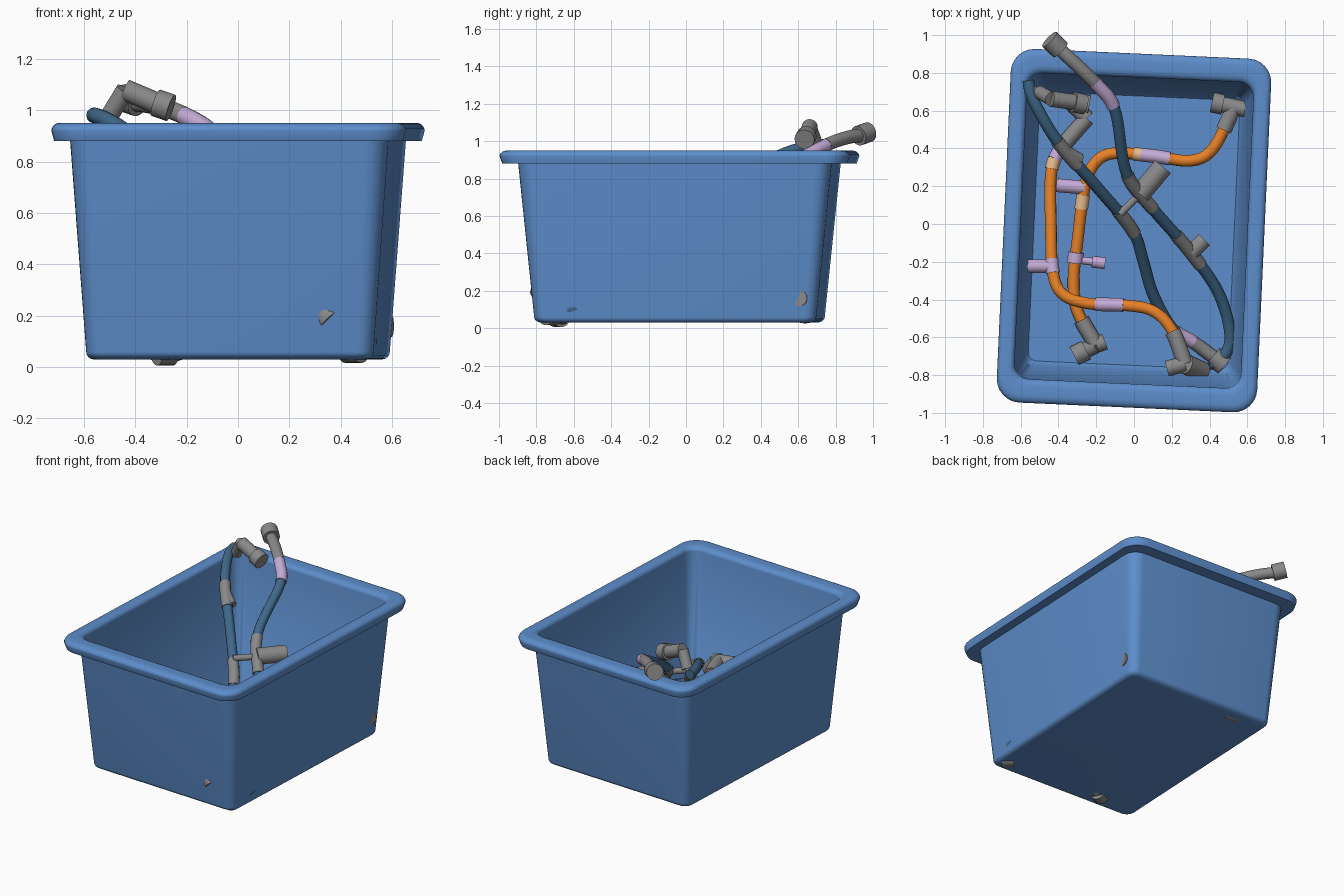
import bpy, bmesh, math
from mathutils import Vector, Matrix
from mathutils.geometry import interpolate_bezier

if "Cube" in bpy.data.objects:
    bpy.data.objects.remove(bpy.data.objects["Cube"], do_unlink=True)


def material(name, red, green, blue):
    mat = bpy.data.materials.new(name)
    mat.use_nodes = True
    mat.diffuse_color = (red, green, blue, 1)
    mat.node_tree.nodes["Principled BSDF"].inputs["Base Color"].default_value = mat.diffuse_color
    return mat


BLUE = material("bin blue", .11, .27, .6)
TEAL = material("hose steel blue", .05, .14, .25)
ORANGE = material("hose orange", .8, .22, .02)
GREY = material("fitting grey", .25, .25, .25)
LILAC = material("sleeve lilac", .56, .41, .68)
PEACH = material("sleeve peach", .8, .5, .27)

# Tube radii shared by all the hoses
THIN, HOSE, SLEEVE, PIPE, COLLAR = .02, .031, .036, .042, .054


def finish(ob, mat):
    ob.data.materials.clear()
    ob.data.materials.append(mat)
    bpy.ops.object.select_all(action="DESELECT")
    ob.select_set(True)
    bpy.context.view_layer.objects.active = ob
    if ob.type == "CURVE":
        bpy.ops.object.convert(target="MESH")
    bpy.ops.object.shade_smooth_by_angle(angle=math.radians(40))


def add_bmesh(name, bm, mat):
    mesh = bpy.data.meshes.new(name)
    bmesh.ops.recalc_face_normals(bm, faces=bm.faces)
    bm.to_mesh(mesh)
    bm.free()
    ob = bpy.data.objects.new(name, mesh)
    bpy.context.collection.objects.link(ob)
    finish(ob, mat)
    return ob


def arc(centre_x, centre_y, radius, start, end, steps=6):
    angles = [math.radians(start + (end - start) * k / steps) for k in range(steps + 1)]
    return [(centre_x + radius * math.cos(a), centre_y + radius * math.sin(a)) for a in angles]


def bin_ring(bm, spread, height):
    """Rounded rectangle that grows with its spread from the base outline."""
    radius = .06 + spread / 2
    x = .56 + spread - radius
    y = .755 + spread * 1.4 - radius
    outline = []
    for quarter, (side, end) in enumerate(((1, 1), (-1, 1), (-1, -1), (1, -1))):
        outline += arc(side * x, end * y, radius, quarter * 90, quarter * 90 + 90)
    return [bm.verts.new((*point, height)) for point in outline]


def make_bin():
    profile = arc(-.03, .06, .03, -90, 0)          # rounded foot
    profile += [(.06, .88), (.12, .88)]            # tapered wall and rim underside
    profile += arc(.1, .92, .03, 0, 90)            # outer rim edge
    profile += arc(.07, .92, .03, 90, 180)         # inner rim edge
    profile += [(-.01, .09), (-.03, .06)]          # inner wall and floor
    bm = bmesh.new()
    rings = [bin_ring(bm, *point) for point in profile]
    for low, high in zip(rings, rings[1:]):
        for i in range(len(low)):
            bm.faces.new((low[i - 1], low[i], high[i], high[i - 1]))
    bm.faces.new(rings[0])
    bm.faces.new(rings[-1])
    ob = add_bmesh("bin", bm, BLUE)
    ob.rotation_euler.z = math.radians(-2.6)
    ob.location.y = -.035


def make_path(plan, start_height, end_height):
    """Smooth curve through plan points; returns a function of the fraction along it."""
    knots = [Vector((x, y, 0)) for x, y in plan]
    last = len(knots) - 1
    slopes = [(knots[min(i + 1, last)] - knots[max(i - 1, 0)]) / 6 for i in range(last + 1)]
    line = [knots[0]]
    for i in range(last):
        line += interpolate_bezier(knots[i], knots[i] + slopes[i],
                                   knots[i + 1] - slopes[i + 1], knots[i + 1], 12)[1:]
    total = sum((b - a).length for a, b in zip(line, line[1:]))

    def point_at(fraction):
        left = fraction * total
        spot = line[-1].copy()
        for a, b in zip(line, line[1:]):
            step = (b - a).length
            if left <= step:
                spot = a.lerp(b, left / step)
                break
            left -= step
        ease = fraction * fraction * (3 - 2 * fraction)
        spot.z = start_height + (end_height - start_height) * ease
        return spot
    return point_at


def section(name, path, start, end, mat, radius=SLEEVE):
    """Tube that follows part of a path."""
    count = max(4, round((end - start) * 70))
    curve = bpy.data.curves.new(name, "CURVE")
    curve.dimensions = "3D"
    curve.bevel_depth = radius
    curve.bevel_resolution = 4
    curve.use_fill_caps = True
    spline = curve.splines.new("POLY")
    spline.points.add(count)
    for k, point in enumerate(spline.points):
        point.co = (*path(start + (end - start) * k / count), 1)
    ob = bpy.data.objects.new(name, curve)
    bpy.context.collection.objects.link(ob)
    finish(ob, mat)


def branch(name, start, heading, length, mat=GREY, radius=PIPE, rise=0):
    """Straight rod leaving a point at a compass heading; returns its far end."""
    angle = math.radians(heading)
    reach = Vector((length * math.cos(angle), length * math.sin(angle), rise))
    turn = reach.to_track_quat("Z", "Y").to_matrix().to_4x4()
    bm = bmesh.new()
    bmesh.ops.create_cone(bm, cap_ends=True, segments=20, radius1=radius, radius2=radius,
                          depth=reach.length,
                          matrix=Matrix.Translation(start + reach / 2) @ turn)
    add_bmesh(name, bm, mat)
    return start + reach


make_bin()

# Blue hose that leans out over the back rim
path = make_path([(-.42, .95), (-.2, .74), (-.1, .6), (-.04, .27), (.1, .08), (.3, -.15),
                  (.45, -.37), (.51, -.6), (.46, -.72), (.4, -.74)], 1.03, .08)
section("long_hose", path, 0, 1, TEAL, HOSE)
section("long_hose_end", path, 0, .14, GREY)
section("long_hose_sleeve", path, .14, .22, LILAC)
section("long_hose_upper_joint", path, .4, .51, GREY)
section("long_hose_lower_joint", path, .6, .7, GREY)
branch("long_hose_collar", path(.02), 136, .08, radius=COLLAR, rise=.02)
branch("long_hose_branch", path(.46), 50, .19, radius=COLLAR)
branch("long_hose_branch_stub", path(.46), 225, .15, radius=THIN)
branch("long_hose_lower_stub", path(.66), 45, .1)

# Blue hose that climbs into the back corner
path = make_path([(-.56, .76), (-.53, .65), (-.4, .43), (-.2, .2), (-.01, -.03), (.05, -.2),
                  (.1, -.37), (.2, -.55), (.32, -.63), (.48, -.75)], .98, .07)
section("corner_hose", path, 0, 1, TEAL, HOSE)
section("corner_hose_upper_joint", path, .19, .28, GREY)
section("corner_hose_lower_joint", path, .45, .53, GREY)
section("corner_hose_tail_sleeve", path, .83, .89, LILAC)
section("corner_hose_tail", path, .89, 1, GREY)
branch("corner_hose_stub", path(.23), -30, .08, radius=SLEEVE, rise=-.05)
branch("corner_hose_foot", path(1), 140, .08, radius=COLLAR)
hook = branch("corner_hook", path(.02), -25, .06, radius=THIN)
elbow = branch("corner_elbow_riser", hook, -30, .07, radius=SLEEVE, rise=.1)
tip = branch("corner_elbow_arm", elbow, -8, .12, rise=-.05)
branch("corner_elbow_collar", tip, -12, .06, radius=COLLAR, rise=-.02)

# Orange hose along the right wall
path = make_path([(-.25, .56), (-.4, .38), (-.44, .25), (-.44, 0), (-.43, -.25), (-.38, -.37),
                  (-.25, -.42), (-.05, -.43), (.1, -.46), (.2, -.56), (.27, -.74)], .08, .28)
section("wall_hose", path, 0, 1, ORANGE, HOSE)
section("wall_hose_back_end", path, 0, .1, GREY, PIPE)
section("wall_hose_back_sleeve", path, .1, .15, LILAC)
section("wall_hose_peach_sleeve", path, .15, .18, PEACH)
section("wall_hose_side_band", path, .44, .48, LILAC)
section("wall_hose_front_sleeve", path, .65, .73, LILAC)
section("wall_hose_front_end", path, .9, 1, GREY, PIPE)
branch("wall_hose_side_arm", path(.46), 180, .12, LILAC, SLEEVE, rise=-.05)
elbow = branch("wall_hose_back_elbow", path(0), 135, .12)
branch("wall_hose_back_cap", elbow, -10, .1, radius=COLLAR)
branch("wall_hose_front_crossbar", path(1), 195, .1)
branch("wall_hose_front_cap", path(1), -25, .1, radius=COLLAR, rise=-.1)

# Orange hose that sweeps across the floor to the back left
path = make_path([(-.2, -.64), (-.3, -.46), (-.32, -.3), (-.3, -.1), (-.26, .2), (-.2, .33),
                  (-.1, .375), (.1, .36), (.3, .335), (.42, .4), (.53, .62)], .08, .16)
section("floor_hose", path, 0, 1, ORANGE, HOSE)
section("floor_hose_front_end", path, 0, .08, GREY, PIPE)
section("floor_hose_side_band", path, .24, .27, LILAC, PIPE)
section("floor_hose_peach_sleeve", path, .39, .43, PEACH)
section("floor_hose_peach_band", path, .64, .66, PEACH)
section("floor_hose_back_sleeve", path, .66, .74, LILAC)
section("floor_hose_back_end", path, .93, 1, GREY, PIPE)
branch("floor_hose_upper_arm", path(.45), 175, .15, LILAC, SLEEVE)
arm = branch("floor_hose_side_arm", path(.25), -7, .09, LILAC, THIN)
branch("floor_hose_side_cap", arm, -7, .07, LILAC, HOSE)
branch("floor_hose_front_stub", path(0), 20, .05)
elbow = branch("floor_hose_front_elbow", path(0), 207, .06, rise=-.02)
branch("floor_hose_front_cap", elbow, 207, .07, radius=COLLAR)
branch("floor_hose_back_stub", path(1), -12, .07)
elbow = branch("floor_hose_back_elbow", path(1), 168, .06)
branch("floor_hose_back_cap", elbow, 168, .06, radius=COLLAR)
